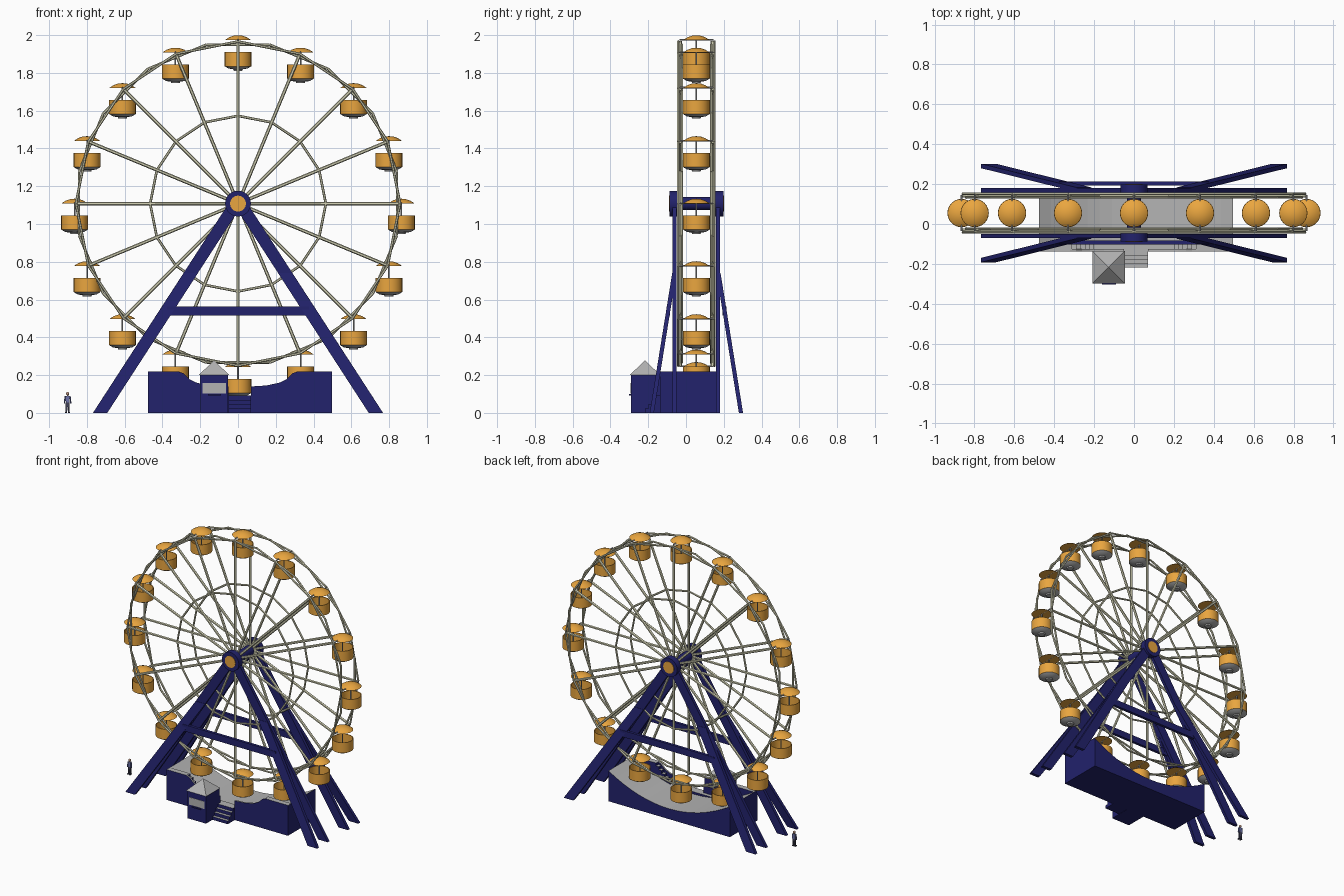
import bpy, bmesh, math
from mathutils import Vector, Matrix

if "Cube" in bpy.data.objects:
    bpy.data.objects.remove(bpy.data.objects["Cube"])

CY, CZ, R, N = 0.055, 1.108, 0.865, 16   # wheel centre, radius, spoke count


def mat(name, r, g, b):
    m = bpy.data.materials.new(name)
    m.diffuse_color = (r, g, b, 1)
    m.use_nodes = True
    m.node_tree.nodes["Principled BSDF"].inputs["Base Color"].default_value = m.diffuse_color
    return m


NAVY = mat("navy", 0.016, 0.016, 0.15)
ORANGE = mat("orange", 0.82, 0.38, 0.05)
CREAM = mat("cream", 0.68, 0.67, 0.48)
GREY = mat("grey", 0.45, 0.45, 0.45)
DARK = mat("dark_cloth", 0.05, 0.05, 0.09)
SHIRT = mat("shirt", 0.15, 0.17, 0.4)
SKIN = mat("skin", 0.6, 0.35, 0.25)


def finish(bm, name, *mats, smooth=False):
    bmesh.ops.recalc_face_normals(bm, faces=bm.faces[:])
    for f in bm.faces:
        f.smooth = smooth
        if len(mats) > 1 and f.normal.z > 0.3:   # second material on upward faces
            f.material_index = 1
    if smooth:
        for e in bm.edges:
            e.smooth = len(e.link_faces) == 2 and e.calc_face_angle(0) < 0.6
    me = bpy.data.meshes.new(name)
    bm.to_mesh(me)
    bm.free()
    for m in mats:
        me.materials.append(m)
    ob = bpy.data.objects.new(name, me)
    bpy.context.collection.objects.link(ob)
    return ob


def hexa(bm, lo, hi):
    """Solid between two rectangles (cx, cy, z, half x, half y)."""
    rings = [[bm.verts.new((x + sx * a, y + sy * b, z)) for sx, sy in
              ((-1, -1), (1, -1), (1, 1), (-1, 1))] for x, y, z, a, b in (lo, hi)]
    bm.faces.new(rings[0])
    bm.faces.new(rings[1])
    for i in range(4):
        j = (i + 1) % 4
        bm.faces.new((rings[0][i], rings[0][j], rings[1][j], rings[1][i]))


def box(bm, x0, x1, y0, y1, z0, z1):
    r = ((x0 + x1) / 2, (y0 + y1) / 2), ((x1 - x0) / 2, (y1 - y0) / 2)
    hexa(bm, (*r[0], z0, *r[1]), (*r[0], z1, *r[1]))


def prism(bm, prof, y0, y1):
    """Extrude an xz outline from y0 to y1."""
    f = bm.faces.new([bm.verts.new((x, y0, z)) for x, z in prof])
    ext = bmesh.ops.extrude_face_region(bm, geom=[f])["geom"]
    bmesh.ops.translate(bm, vec=(0, y1 - y0, 0),
                        verts=[v for v in ext if isinstance(v, bmesh.types.BMVert)])
    if f.is_valid and not any(len(e.link_faces) < 2 for e in f.edges):
        return
    bm.faces.new([v for v in f.verts][::-1]) if not f.is_valid else None


def rod(bm, p, q, r, seg=6):
    p, q = Vector(p), Vector(q)
    m = Matrix.Translation((p + q) / 2) @ (q - p).to_track_quat('Z', 'Y').to_matrix().to_4x4()
    bmesh.ops.create_cone(bm, cap_ends=True, segments=seg, radius1=r, radius2=r,
                          depth=(q - p).length, matrix=m)


def lathe(bm, prof, seg, at):
    """Revolve (radius, z) points around z; radius 0 closes to a point."""
    vs = [bm.verts.new((r, 0, z)) for r, z in prof]
    es = [bm.edges.new(e) for e in zip(vs, vs[1:])]
    out = bmesh.ops.spin(bm, geom=vs + es, cent=(0, 0, 0), axis=(0, 0, 1),
                         angle=2 * math.pi, steps=seg, use_merge=True)
    bmesh.ops.remove_doubles(bm, verts=bm.verts[:], dist=1e-5)
    bmesh.ops.translate(bm, verts=bm.verts[:], vec=at)


def polar(r, a, y):
    return (r * math.sin(a), y, CZ + r * math.cos(a))


# Wheel sides: spokes, inner ring, two outer polygons turned against each other
step = 2 * math.pi / N
for s, side in ((-1, "front"), (1, "back")):
    bm = bmesh.new()
    for i in range(N):
        rod(bm, polar(0.02, i * step, CY + s * 0.085), polar(R - 0.005, i * step, CY + s * 0.085), 0.009)
    finish(bm, side + "_spokes", CREAM)
    for name, rad, off, turn, t in (("inner_ring", 0.465, 0.085, 0, 0.007),
                                    ("rim_outer", 0.858, 0.096, 0, 0.007),
                                    ("rim_inner", 0.858, 0.078, 0.5, 0.007)):
        bm = bmesh.new()
        for i in range(N):
            y = CY + s * off
            rod(bm, polar(rad, (i + turn) * step, y), polar(rad, (i + turn + 1) * step, y), t)
        finish(bm, side + "_" + name, CREAM)

# Gondolas: open tub, tapered floor, pole, domed roof, hanging rod
parts = []
bm = bmesh.new()
lathe(bm, [(0, 0.026), (0.024, 0.0235), (0.046, 0.016), (0.062, 0.006), (0.07, 0), (0, 0)], 24, (0, 0, 0))
parts.append(finish(bm, "gondola_roof", ORANGE, smooth=True))
bm = bmesh.new()
lathe(bm, [(0, -0.136), (0.066, -0.136), (0.066, -0.063), (0.071, -0.063), (0.071, -0.138), (0, -0.138)],
      24, (0, 0, 0))
parts.append(finish(bm, "gondola_tub", ORANGE, smooth=True))
bm = bmesh.new()
lathe(bm, [(0, -0.137), (0.07, -0.138), (0.05, -0.15), (0.025, -0.154), (0.022, -0.162), (0, -0.162)],
      24, (0, 0, 0))
parts.append(finish(bm, "gondola_floor", GREY, smooth=True))
bm = bmesh.new()
rod(bm, (0, 0, -0.137), (0, 0, 0.01), 0.004, 8)
rod(bm, (0, -0.09, 0.003), (0, 0.09, 0.003), 0.004, 8)
parts.append(finish(bm, "gondola_pole", GREY))
for i in range(N):
    for p in parts:
        ob = p if i == 0 else p.copy()
        if i:
            bpy.context.collection.objects.link(ob)
        ob.location = polar(R, i * step, CY)

# Hub: axle, end discs, orange caps
bm = bmesh.new()
rod(bm, (0, CY - 0.13, CZ), (0, CY + 0.13, CZ), 0.035, 24)
finish(bm, "axle", NAVY, smooth=True)
for s, side in ((-1, "front"), (1, "back")):
    bm = bmesh.new()
    rod(bm, (0, CY + s * 0.1, CZ), (0, CY + s * 0.143, CZ), 0.068, 32)
    finish(bm, side + "_hub_disc", NAVY, smooth=True)
    bm = bmesh.new()
    rod(bm, (0, CY + s * 0.12, CZ), (0, CY + s * 0.146, CZ), 0.042, 32)
    finish(bm, side + "_hub_cap", ORANGE, smooth=True)
    # Legs: upright pair, splayed pair and crossbeam
    for m in (-1, 1):
        bm = bmesh.new()
        hexa(bm, (m * 0.73, CY + s * 0.115, 0, 0.038, 0.011), (m * 0.012, CY + s * 0.115, CZ, 0.038, 0.011))
        finish(bm, side + "_upright_leg", NAVY)
        bm = bmesh.new()
        hexa(bm, (m * 0.73, CY + s * 0.236, 0, 0.038, 0.011), (m * 0.25, CY + s * 0.117, 0.74, 0.038, 0.011))
        finish(bm, side + "_splayed_leg", NAVY)
    bm = bmesh.new()
    y = CY + s * 0.149
    box(bm, -0.375, 0.375, y - 0.01, y + 0.01, 0.516, 0.563)
    finish(bm, side + "_crossbeam", NAVY)

# Base: block with a curved trench under the wheel
X0, X1 = -0.476, 0.497
bm = bmesh.new()
arc = [(X1 + (X0 - X1) * t / 16, 0.075 + 0.145 * (abs(2 * t / 16 - 1)) ** 2) for t in range(17)]
prism(bm, [(X0, 0), (X1, 0)] + arc, -0.1, 0.178)
finish(bm, "trench_block", NAVY, GREY)

# Front parapet in two halves, open where the stairs arrive
dip = [(0.32, 0.22), (0.29, 0.21), (0.26, 0.18), (0.22, 0.16), (0.15, 0.145), (0.07, 0.14)]
for name, prof in (("right_parapet", [(0.07, 0), (X1, 0), (X1, 0.22)] + dip),
                   ("left_parapet", [(-0.05, 0), (X0, 0), (X0, 0.22)] +
                    [(-x, z) for x, z in dip[:-1]] + [(-0.05, 0.14)])):
    bm = bmesh.new()
    prism(bm, prof, -0.138, -0.126)
    finish(bm, name, NAVY, GREY)

# Boarding landing, side steps and upper decks behind the parapet
bm = bmesh.new()
box(bm, -0.2, 0.2, -0.127, -0.1, 0, 0.092)
for m, end in ((-1, X0), (1, X1)):
    for k in range(5):
        a, b = m * (0.2 + 0.022 * k), m * (0.222 + 0.022 * k)
        box(bm, min(a, b), max(a, b), -0.127, -0.1, 0, 0.112 + 0.022 * k)
    box(bm, min(m * 0.31, end), max(m * 0.31, end), -0.127, -0.1, 0, 0.22)
finish(bm, "landing_and_side_steps", NAVY, GREY)
bm = bmesh.new()
box(bm, -0.05, 0.07, -0.138, -0.126, 0, 0.092)
for k in range(4):
    box(bm, -0.05, 0.07, -0.218 + 0.02 * k, -0.198 + 0.02 * k, 0, 0.023 * (k + 1))
finish(bm, "entrance_stairs", NAVY, GREY)

# Ticket booth
bm = bmesh.new()
box(bm, -0.2, -0.052, -0.292, -0.138, 0, 0.2)
finish(bm, "booth", NAVY)
bm = bmesh.new()
box(bm, -0.188, -0.064, -0.294, -0.28, 0.103, 0.157)
box(bm, -0.202, -0.19, -0.28, -0.155, 0.103, 0.157)
finish(bm, "booth_windows", GREY)
bm = bmesh.new()
box(bm, -0.16, -0.09, -0.303, -0.29, 0.092, 0.1)
finish(bm, "booth_counter", NAVY)
bm = bmesh.new()
hexa(bm, (-0.127, -0.217, 0.2, 0.081, 0.081), (-0.127, -0.217, 0.278, 0.0005, 0.0005))
finish(bm, "booth_roof", GREY)

# Scale figure
PX, PY = -0.902, 0.05
bm = bmesh.new()
for m in (-1, 1):
    hexa(bm, (PX + m * 0.007, PY, 0, 0.004, 0.006), (PX + m * 0.005, PY, 0.054, 0.006, 0.006))
    box(bm, PX + m * 0.008 - 0.005, PX + m * 0.008 + 0.005, PY - 0.014, PY + 0.005, 0, 0.006)
finish(bm, "figure_legs", DARK)
bm = bmesh.new()
hexa(bm, (PX, PY, 0.052, 0.009, 0.006), (PX, PY, 0.09, 0.012, 0.006))
for m in (-1, 1):
    rod(bm, (PX + m * 0.013, PY, 0.088), (PX + m * 0.017, PY - 0.003, 0.05), 0.0035)
finish(bm, "figure_torso", SHIRT)
bm = bmesh.new()
bmesh.ops.create_uvsphere(bm, u_segments=10, v_segments=8, radius=0.009,
                          matrix=Matrix.Translation((PX, PY, 0.102)))
rod(bm, (PX, PY, 0.088), (PX, PY, 0.097), 0.004)
finish(bm, "figure_head", SKIN, smooth=True)
